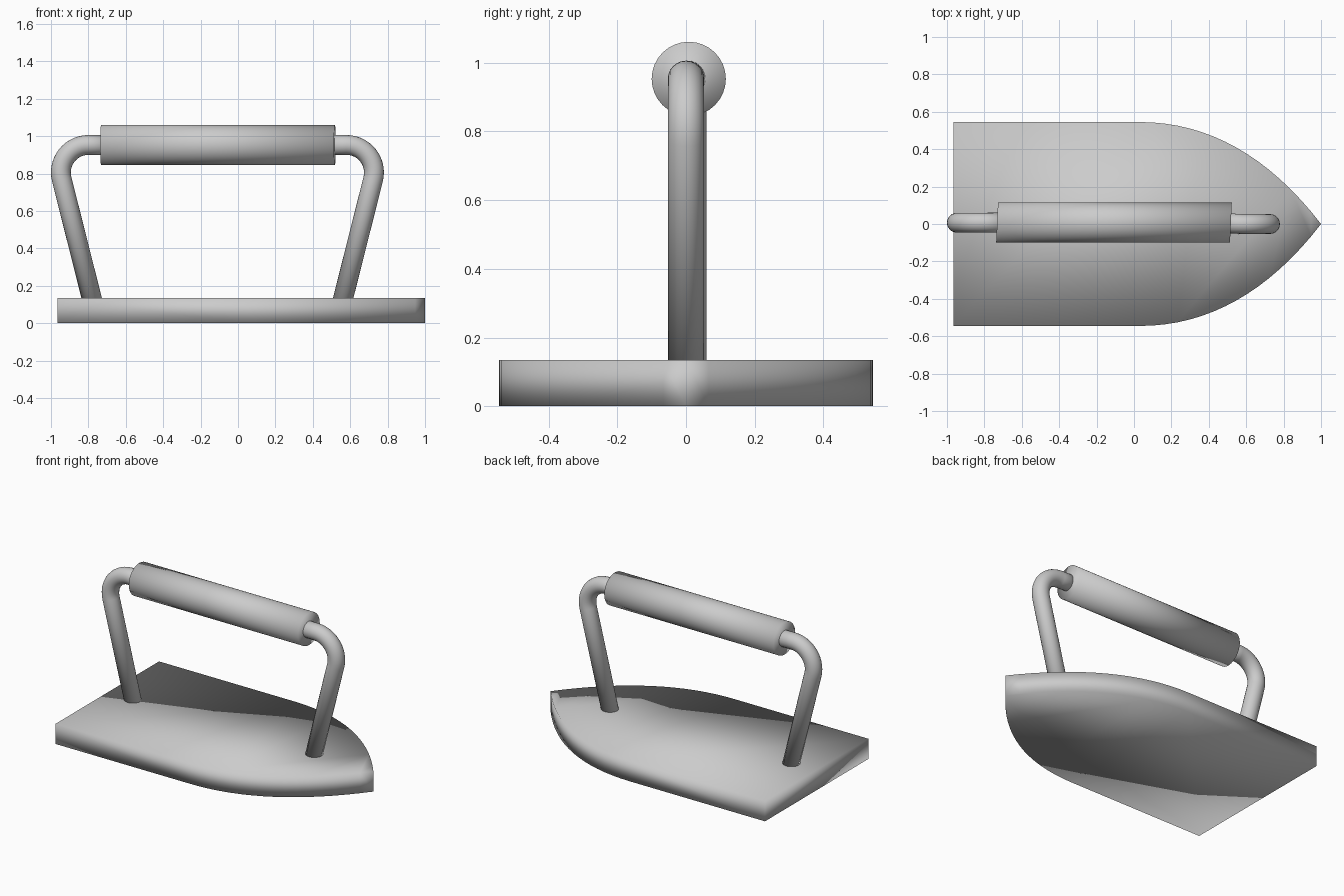
import bpy, bmesh
from math import sin, cos, pi, radians
from mathutils import Matrix, Vector

cube = bpy.data.objects.get("Cube")
if cube:
    bpy.data.objects.remove(cube, do_unlink=True)

# Single cast-iron grey
iron = bpy.data.materials.new("iron_grey")
iron.use_nodes = True
iron.diffuse_color = (0.6, 0.6, 0.6, 1)
iron.node_tree.nodes["Principled BSDF"].inputs["Base Color"].default_value = iron.diffuse_color


def add_object(name, bm):
    bmesh.ops.recalc_face_normals(bm, faces=bm.faces)
    for f in bm.faces:
        f.smooth = True
    mesh = bpy.data.meshes.new(name)
    bm.to_mesh(mesh)
    bm.free()
    mesh.materials.append(iron)
    obj = bpy.data.objects.new(name, mesh)
    bpy.context.collection.objects.link(obj)
    return obj


# Sole plate: straight heel, sides curving into a pointed nose
HALF_WIDTH, HEIGHT, HEEL_X, CURVE_X = 0.545, 0.135, -0.965, 0.03
STEPS = 16
side = [(HEEL_X, HALF_WIDTH)]
for i in range(STEPS):
    t = i / STEPS
    x = (1 - t) ** 2 * CURVE_X + 2 * t * (1 - t) * 0.58 + t * t
    side.append((x, HALF_WIDTH * (1 - t * t)))
outline = side + [(1, 0)] + [(x, -y) for x, y in reversed(side)]
bm = bmesh.new()
bottom = bm.faces.new([bm.verts.new((x, y, 0)) for x, y in outline])
top = bmesh.ops.extrude_face_region(bm, geom=[bottom], use_keep_orig=True)
bmesh.ops.translate(bm, vec=(0, 0, HEIGHT),
                    verts=[v for v in top["geom"] if isinstance(v, bmesh.types.BMVert)])
add_object("sole_plate", bm)

# Bent handle posts, mirrored about the middle of the handle
MID_X, AXIS_Z, TUBE_R, BEND_R = -0.11, 0.953, 0.053, 0.147
BEND_X, LEAN = -0.80, 0.252


def post(name, mirrored, y_top, y_low):
    path = [(BEND_X + 0.12, AXIS_Z)]
    for i in range(15):
        a = radians(90 + 104 * i / 14)
        path.append((BEND_X + BEND_R * cos(a), AXIS_Z - BEND_R + BEND_R * sin(a)))
    x, z = path[-1]
    path.append((x + LEAN * (z - 0.1), 0.1))
    # Sweep a ring of vertices along the path
    bm = bmesh.new()
    rings = []
    count = 24
    for i, (x, z) in enumerate(path):
        x0, z0 = path[max(i - 1, 0)]
        x1, z1 = path[min(i + 1, len(path) - 1)]
        if i == len(path) - 2:
            x0, z0 = x, z
        normal = Vector((z1 - z0, 0, x0 - x1)).normalized()
        y_mid = y_top if i == 0 else y_low
        ring = []
        for k in range(count):
            a = 2 * pi * k / count
            p = Vector((x, y_mid, z)) + TUBE_R * (normal * cos(a) + Vector((0, sin(a), 0)))
            if mirrored:
                p.x = 2 * MID_X - p.x
            ring.append(bm.verts.new(p))
        rings.append(ring)
    for r0, r1 in zip(rings, rings[1:]):
        for k in range(count):
            j = (k + 1) % count
            bm.faces.new((r0[k], r0[j], r1[j], r1[k]))
    bm.faces.new(rings[0])
    bm.faces.new(rings[-1])
    return add_object(name, bm)


post("heel_post", False, 0.008, 0.007)
post("nose_post", True, 0.006, 0)

# Thick round grip with slightly skewed ends
bm = bmesh.new()
bmesh.ops.create_cone(bm, cap_ends=True, segments=32, radius1=0.108, radius2=0.108,
                      depth=1.25, matrix=Matrix.Rotation(pi / 2, 4, "Y"))
for v in bm.verts:
    v.co.x += 0.045 * v.co.y
grip = add_object("grip", bm)
grip.location = (-0.107, 0.008, AXIS_Z)
